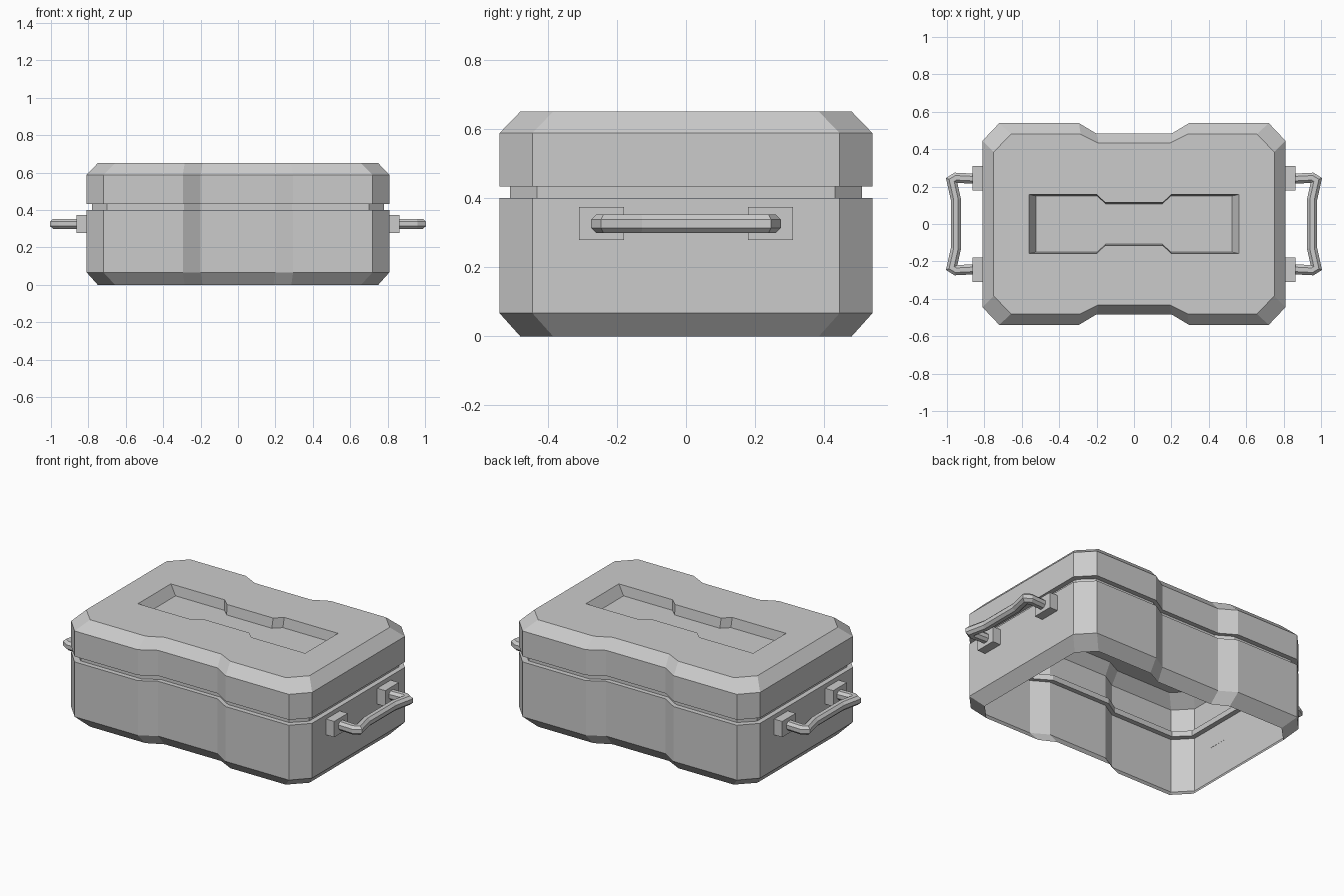
import bpy, bmesh
from mathutils import Vector

if "Cube" in bpy.data.objects:
    bpy.data.objects.remove(bpy.data.objects["Cube"])


def finish(bm, name):
    mesh = bpy.data.meshes.new(name)
    bm.to_mesh(mesh)
    bm.free()
    obj = bpy.data.objects.new(name, mesh)
    bpy.context.collection.objects.link(obj)
    return obj


def four_way(quarter):
    """Mirror a quarter outline (from +x towards +y) into a full loop."""
    back = quarter[::-1]
    return (quarter + [(-x, y) for x, y in back]
            + [(-x, -y) for x, y in quarter] + [(x, -y) for x, y in back])


def add_ring(bm, outline, z):
    made = {}
    return [made.setdefault(p, None) or made.update({p: bm.verts.new((*p, z))}) or made[p]
            for p in outline]


def bridge(bm, a, b):
    n = len(a)
    for i in range(n):
        j = (i + 1) % n
        corners = list(dict.fromkeys((a[i], a[j], b[j], b[i])))
        if len(corners) > 2:
            bm.faces.new(corners)


# Case shell: chamfered, waisted outline with a seam groove; open underneath
outer = [(.81, .445), (.72, .54), (.295, .54), (.20, .483)]
seam = [(.78, .432), (.70, .51), (.29, .51), (.20, .455)]
inner = [(.75, .385), (.658, .48), (.285, .48), (.19, .432)]
# Recess in the lid; the repeated corner keeps point counts equal for bridging
rim = [(.562, .158), (.562, .158), (.20, .158), (.155, .116)]
floor = [(.525, .15), (.525, .15), (.197, .15), (.152, .108)]

bm = bmesh.new()
levels = [(inner, 0), (outer, .067), (outer, .40), (seam, .40), (seam, .433),
          (outer, .433), (outer, .588), (inner, .65), (rim, .65), (floor, .59)]
rings = [add_ring(bm, four_way(q), z) for q, z in levels]
for a, b in zip(rings, rings[1:]):
    bridge(bm, a, b)
bm.faces.new(list(dict.fromkeys(rings[-1])))
finish(bm, "case_shell")

# Handles: octagonal bar swept along a mitred path, with two mounting blocks
half_path = [(.85, .242), (.952, .247), (.975, .233), (.952, .13)]
path = [Vector(p) for p in half_path + [(x, -y) for x, y in half_path[::-1]]]
R, C = .027, .012
section = [(R, C), (C, R), (-C, R), (-R, C), (-R, -C), (-C, -R), (C, -R), (R, -C)]

for side, label in ((1, "right"), (-1, "left")):
    bm = bmesh.new()
    rings = []
    for i, p in enumerate(path):
        d_in = (p - path[max(i - 1, 0)]).normalized()
        d_out = (path[min(i + 1, len(path) - 1)] - p).normalized()
        t = (d_in + d_out).normalized()
        n = Vector((-t.y, t.x))
        stretch = 1 / max(.5, t.dot(d_out if i == 0 else d_in))
        rings.append([bm.verts.new((side * (p.x + n.x * u * stretch),
                                    p.y + n.y * u * stretch, .326 + w))
                      for u, w in section])
    for a, b in zip(rings, rings[1:]):
        bridge(bm, a, b)
    bm.faces.new(rings[0])
    bm.faces.new(rings[-1])
    bmesh.ops.recalc_face_normals(bm, faces=bm.faces)
    finish(bm, label + "_handle")

    for y, end in ((-.245, "front"), (.245, "back")):
        bm = bmesh.new()
        bmesh.ops.create_cube(bm, size=1)
        bmesh.ops.scale(bm, vec=(.055, .13, .096), verts=bm.verts)
        bmesh.ops.translate(bm, vec=(side * .8365, y, .326), verts=bm.verts)
        finish(bm, f"{label}_{end}_handle_mount")
